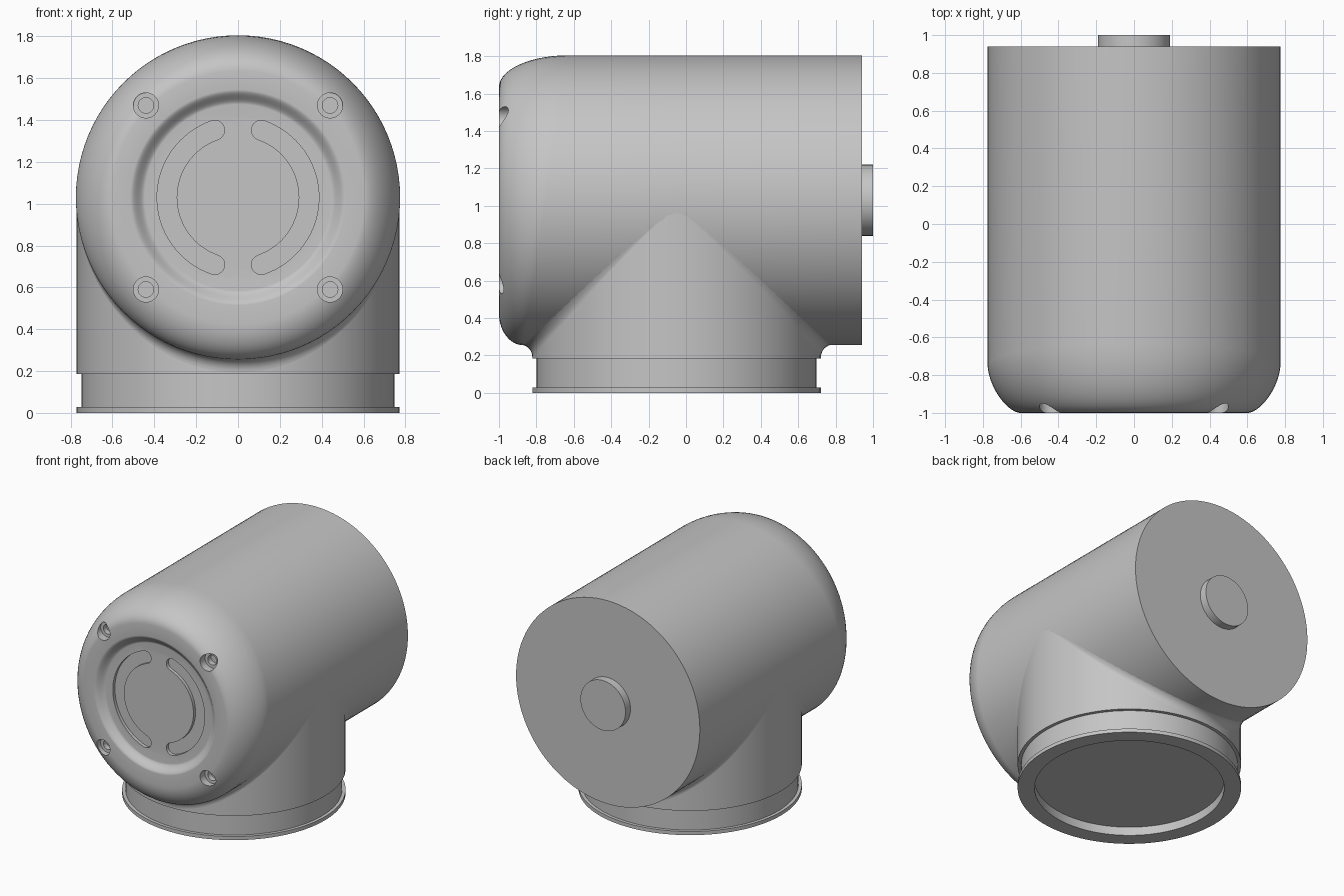
import bpy, bmesh
from math import sin, cos, pi, sqrt, radians

cube = bpy.data.objects.get("Cube")
if cube:
    bpy.data.objects.remove(cube)

grey = bpy.data.materials.new("plain grey")
grey.use_nodes = True
colour = (0.56, 0.56, 0.56, 1)
grey.diffuse_color = colour
grey.node_tree.nodes["Principled BSDF"].inputs["Base Color"].default_value = colour

N = 96
R = 0.775        # barrel radius
AXIS = 1.03      # barrel axis height
BASE_Y = -0.05   # base axis position
angles = [2 * pi * i / N for i in range(N)]


def loft(name, rows, caps=True):
    """Skin closed rows of points, optionally closing both ends."""
    bm = bmesh.new()
    rings = [[bm.verts.new(p) for p in row] for row in rows]
    for a, b in zip(rings, rings[1:]):
        for i in range(len(a)):
            j = (i + 1) % len(a)
            bm.faces.new((a[i], a[j], b[j], b[i]))
    if caps:
        bm.faces.new(rings[0])
        bm.faces.new(rings[-1])
    bmesh.ops.recalc_face_normals(bm, faces=bm.faces)
    mesh = bpy.data.meshes.new(name)
    bm.to_mesh(mesh)
    bm.free()
    obj = bpy.data.objects.new(name, mesh)
    bpy.context.collection.objects.link(obj)
    mesh.materials.append(grey)
    return obj


def select(obj):
    bpy.ops.object.select_all(action='DESELECT')
    obj.select_set(True)
    bpy.context.view_layer.objects.active = obj


def smooth(obj):
    select(obj)
    bpy.ops.object.shade_smooth_by_angle(angle=radians(30))


def across(r, y, x=0, z=AXIS):
    """Circle around a front-to-back axis."""
    return [(x + r * sin(a), y, z + r * cos(a)) for a in angles]


def nose_ring(t):
    """Ring of the nose: fuller above and below, flatter at the sides."""
    row = []
    for a in angles:
        power = 1 + 0.25 * sin(a) ** 2
        c, s = max(cos(t), 0) ** power, sin(t) ** power
        r = 0.605 + (R - 0.605) * c
        seam = -0.75 + 0.12 * cos(a)
        row.append((r * sin(a), seam - (1 + seam) * s, AXIS + r * cos(a)))
    return row


def upright(r, z):
    """Circle around the base axis."""
    return [(r * cos(a), BASE_Y + r * sin(a), z) for a in angles]


def cut(target, cutter):
    mod = target.modifiers.new("cut", 'BOOLEAN')
    mod.operation = 'DIFFERENCE'
    mod.solver = 'EXACT'
    mod.object = cutter
    select(target)
    bpy.ops.object.modifier_apply(modifier=mod.name)
    bpy.data.objects.remove(cutter)


# Barrel: flat back, tilted seam, rounded nose and dished front
STEPS = 14
DISH = 0.045
rows = [across(R, 0.94)]
rows += [nose_ring(pi / 2 * i / STEPS) for i in range(STEPS + 1)]
for i in range(STEPS + 1):
    t = i / STEPS
    rows.append(across(0.515 - 0.07 * t, -1 + DISH * t * t * (3 - 2 * t)))
barrel = loft("barrel", rows)

# Countersunk screw holes in the nose
for sx in (-1, 1):
    for sz in (-1, 1):
        x, z = sx * 0.44, AXIS + sz * 0.44
        cut(barrel, loft("hole_cutter", [
            across(0.06, -1.1, x, z), across(0.06, -0.94, x, z),
            across(0.037, -0.94, x, z), across(0.037, -0.9, x, z)]))

# Curved slots with round ends in the dish
MID, HALF = 0.34, 0.047
START, END = radians(19), radians(161)
for side in (-1, 1):
    outline = []
    for i in range(33):
        a = START + (END - START) * i / 32
        outline.append(((MID + HALF) * sin(a), (MID + HALF) * cos(a)))
    for i in range(1, 8):
        t = END + pi * i / 8
        outline.append((MID * sin(END) + HALF * sin(t), MID * cos(END) + HALF * cos(t)))
    for i in range(33):
        a = END + (START - END) * i / 32
        outline.append(((MID - HALF) * sin(a), (MID - HALF) * cos(a)))
    for i in range(1, 8):
        t = START + pi + pi * i / 8
        outline.append((MID * sin(START) + HALF * sin(t), MID * cos(START) + HALF * cos(t)))
    cut(barrel, loft("slot_cutter", [[(side * u, y, AXIS + v) for u, v in outline]
                                     for y in (-1.05, -1 + DISH + 0.025)]))
smooth(barrel)

# Round pin on the back
smooth(loft("back_pin", [across(0.19, 0.9), across(0.19, 1.0)]))

# Base: recessed underside, flange, neck and upright shaft
profile = [(0.655, 0.065), (0.655, 0), (0.772, 0), (0.772, 0.028), (0.748, 0.028),
           (0.748, 0.185), (0.772, 0.185), (0.772, AXIS)]
smooth(loft("base", [upright(r, z) for r, z in profile]))

# Fillet where the shaft meets the barrel
rows = []
for i in range(9):
    t = pi / 2 * i / 8
    row = []
    for a in angles:
        f = 0.065 * abs(sin(a)) ** 1.5
        r = 0.772 + f * (1 - cos(t))
        x = r * cos(a)
        height = AXIS - sqrt(max(R * R - x * x, 0))
        row.append((x, BASE_Y + r * sin(a), height - f * (1 - sin(t)) + 0.003))
    rows.append(row)
smooth(loft("shaft_fillet", rows, caps=False))
